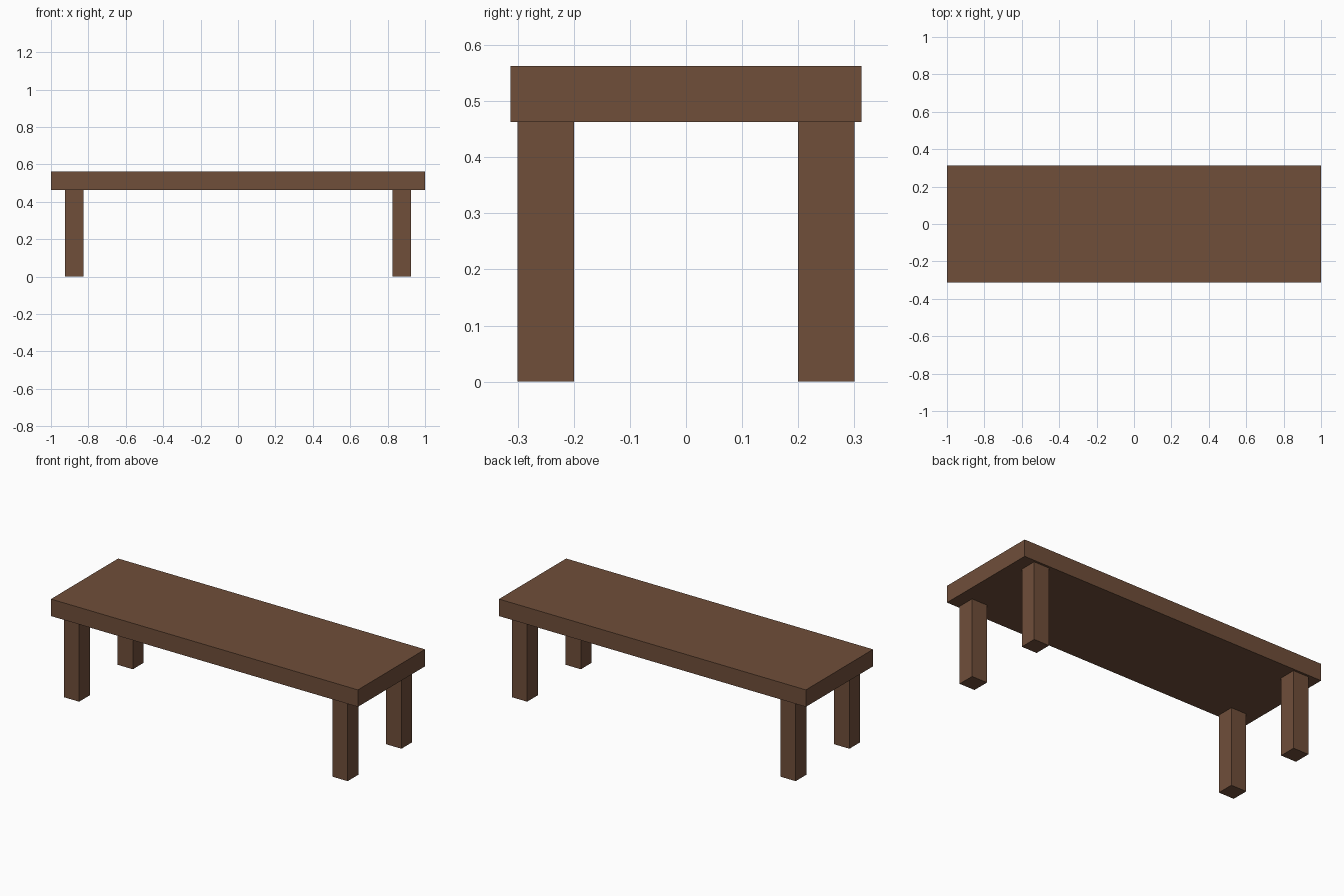
import bpy

if "Cube" in bpy.data.objects:
    bpy.data.objects.remove(bpy.data.objects["Cube"])

wood = bpy.data.materials.new("brown_wood")
wood.diffuse_color = (0.16, 0.077, 0.042, 1)
wood.use_nodes = True
wood.node_tree.nodes["Principled BSDF"].inputs["Base Color"].default_value = wood.diffuse_color


def box(name, center, size):
    bpy.ops.mesh.primitive_cube_add(size=1, location=center)
    ob = bpy.context.object
    ob.name = name
    ob.scale = size
    bpy.ops.object.transform_apply(location=False, rotation=False, scale=True)
    ob.data.materials.append(wood)
    return ob


LEG_HEIGHT = 0.4625
TOP_THICK = 0.1

# Flat slab on top
box("table_top", (0, 0, LEG_HEIGHT + TOP_THICK / 2), (2, 0.625, TOP_THICK))

# Four square legs near the corners
for x_name, sx in (("left", -1), ("right", 1)):
    for y_name, sy in (("front", -1), ("back", 1)):
        box(f"{y_name}_{x_name}_leg",
            (sx * 0.875, sy * 0.25, LEG_HEIGHT / 2),
            (0.1, 0.1, LEG_HEIGHT))
